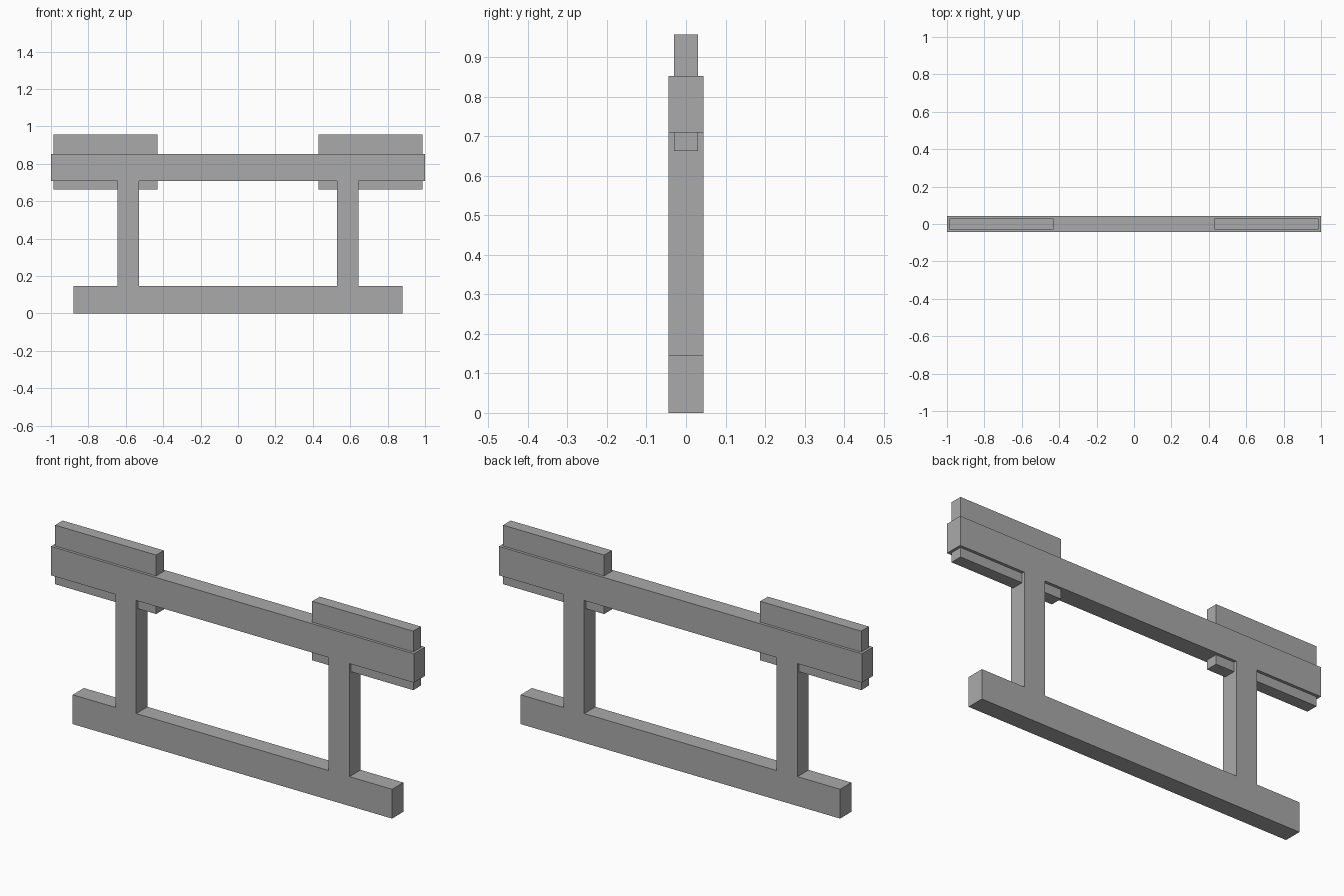
import bpy

cube = bpy.data.objects.get("Cube")
if cube:
    bpy.data.objects.remove(cube, do_unlink=True)

# Single plain grey
GREY = (0.4, 0.4, 0.4, 1.0)
grey = bpy.data.materials.new("plain grey")
grey.use_nodes = True
grey.diffuse_color = GREY
grey.node_tree.nodes["Principled BSDF"].inputs["Base Color"].default_value = GREY


def box(name, x, y, z):
    """Flat-sided block spanning the (low, high) ranges on each axis."""
    spans = (x, y, z)
    bpy.ops.mesh.primitive_cube_add(size=1, location=[(a + b) / 2 for a, b in spans])
    obj = bpy.context.object
    obj.name = obj.data.name = name
    obj.scale = [b - a for a, b in spans]
    bpy.ops.object.transform_apply(location=False, rotation=False, scale=True)
    obj.data.materials.append(grey)
    return obj


FRAME_Y = (-0.044, 0.044)
PLANK_Y = (-0.03, 0.03)
BASE_TOP, BEAM_BOTTOM, BEAM_TOP = 0.146, 0.709, 0.853

# Horizontal rails
box("base_rail", (-0.88, 0.88), FRAME_Y, (0, BASE_TOP))
box("top_beam", (-1, 1), FRAME_Y, (BEAM_BOTTOM, BEAM_TOP))

# Mirrored posts, and planks set through the top beam
for side, s in (("left", 1), ("right", -1)):
    def span(inner, outer):
        return tuple(sorted((s * inner, s * outer)))

    box(side + "_post", span(0.53, 0.645), FRAME_Y, (BASE_TOP, BEAM_BOTTOM))
    box(side + "_plank", span(0.43, 0.987), PLANK_Y, (0.663, 0.957))
